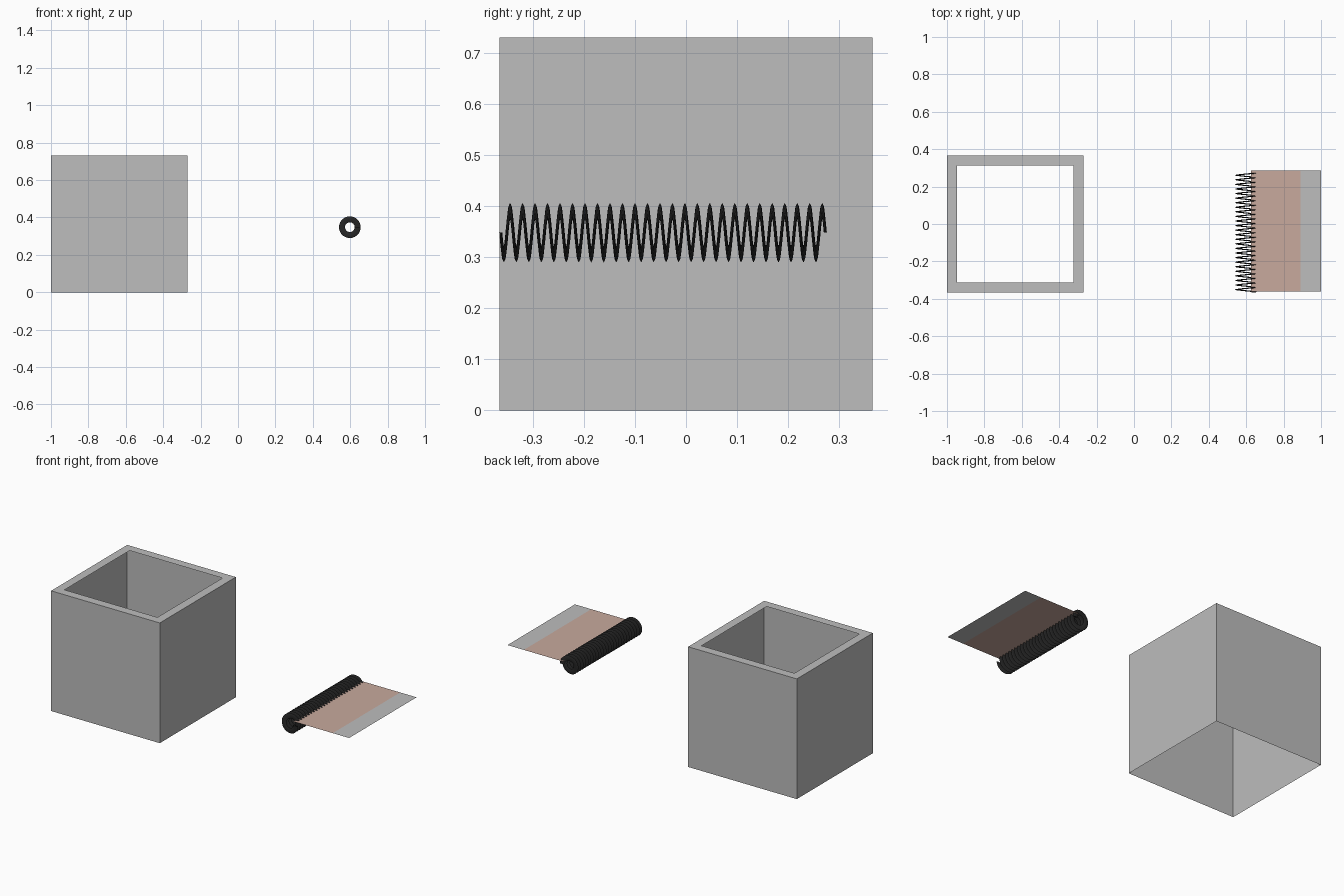
import bpy
import bmesh
from math import sin, cos, tau
from mathutils import Vector

if "Cube" in bpy.data.objects:
    bpy.data.objects.remove(bpy.data.objects["Cube"], do_unlink=True)


def material(name, rgb):
    mat = bpy.data.materials.new(name)
    mat.use_nodes = True
    colour = (*rgb, 1)
    mat.diffuse_color = colour
    mat.node_tree.nodes["Principled BSDF"].inputs["Base Color"].default_value = colour
    return mat


grey = material("light grey", (0.51, 0.51, 0.51))
pink = material("dusty pink", (0.58, 0.40, 0.34))
black = material("black wire", (0.02, 0.02, 0.02))


def add_object(name, bm, *mats):
    mesh = bpy.data.meshes.new(name)
    bm.to_mesh(mesh)
    bm.free()
    for mat in mats:
        mesh.materials.append(mat)
    obj = bpy.data.objects.new(name, mesh)
    bpy.context.collection.objects.link(obj)
    return obj


# Box shell: open below, with a thin flat rim around the open top
size, rim = 0.73, 0.053
bm = bmesh.new()
bmesh.ops.create_cube(bm, size=size)
bmesh.ops.translate(bm, verts=bm.verts, vec=(size / 2 - 1, 0, size / 2))
bm.normal_update()
top = [f for f in bm.faces if f.normal.z > 0.9]
bottom = [f for f in bm.faces if f.normal.z < -0.9]
bmesh.ops.inset_region(bm, faces=top, thickness=rim, use_even_offset=True)
bmesh.ops.delete(bm, geom=top + bottom, context="FACES")
add_object("open_box", bm, grey)

# Flat sheet: pink band beside the coil, grey band at the outer edge
bm = bmesh.new()
sheet_z, y_front, y_back = 0.37, -0.362, 0.285
rows = [[bm.verts.new((x, y, sheet_z)) for y in (y_front, y_back)]
        for x in (0.625, 0.89, 1.0)]
for i, (a, b) in enumerate(zip(rows, rows[1:])):
    face = bm.faces.new((a[0], b[0], b[1], a[1]))
    face.material_index = i
add_object("flat_sheet", bm, pink, grey)

# Coil: a flattened wire swept along a helix that runs front to back
turns, steps, sides = 26, 28, 8
radius, wire_radial, wire_axial = 0.042, 0.016, 0.003
start, end = -0.363, 0.273
bm = bmesh.new()
rings = []
for i in range(turns * steps + 1):
    angle = tau * i / steps
    outward = Vector((cos(angle), 0, -sin(angle)))
    centre = Vector((0.598, start + (end - start) * i / (turns * steps), 0.348))
    ring = []
    for k in range(sides):
        a = tau * k / sides
        offset = outward * (radius + wire_radial * cos(a))
        ring.append(bm.verts.new(centre + offset + Vector((0, wire_axial * sin(a), 0))))
    rings.append(ring)
for a, b in zip(rings, rings[1:]):
    for k in range(sides):
        n = (k + 1) % sides
        bm.faces.new((a[k], a[n], b[n], b[k]))
for cap in (rings[0], rings[-1]):
    bm.faces.new(cap)
bmesh.ops.recalc_face_normals(bm, faces=bm.faces)
coil = add_object("spring_coil", bm, black)

# Smooth the wire, keeping its cut ends sharp
bpy.ops.object.select_all(action="DESELECT")
coil.select_set(True)
bpy.context.view_layer.objects.active = coil
bpy.ops.object.shade_smooth_by_angle(angle=1.2)
